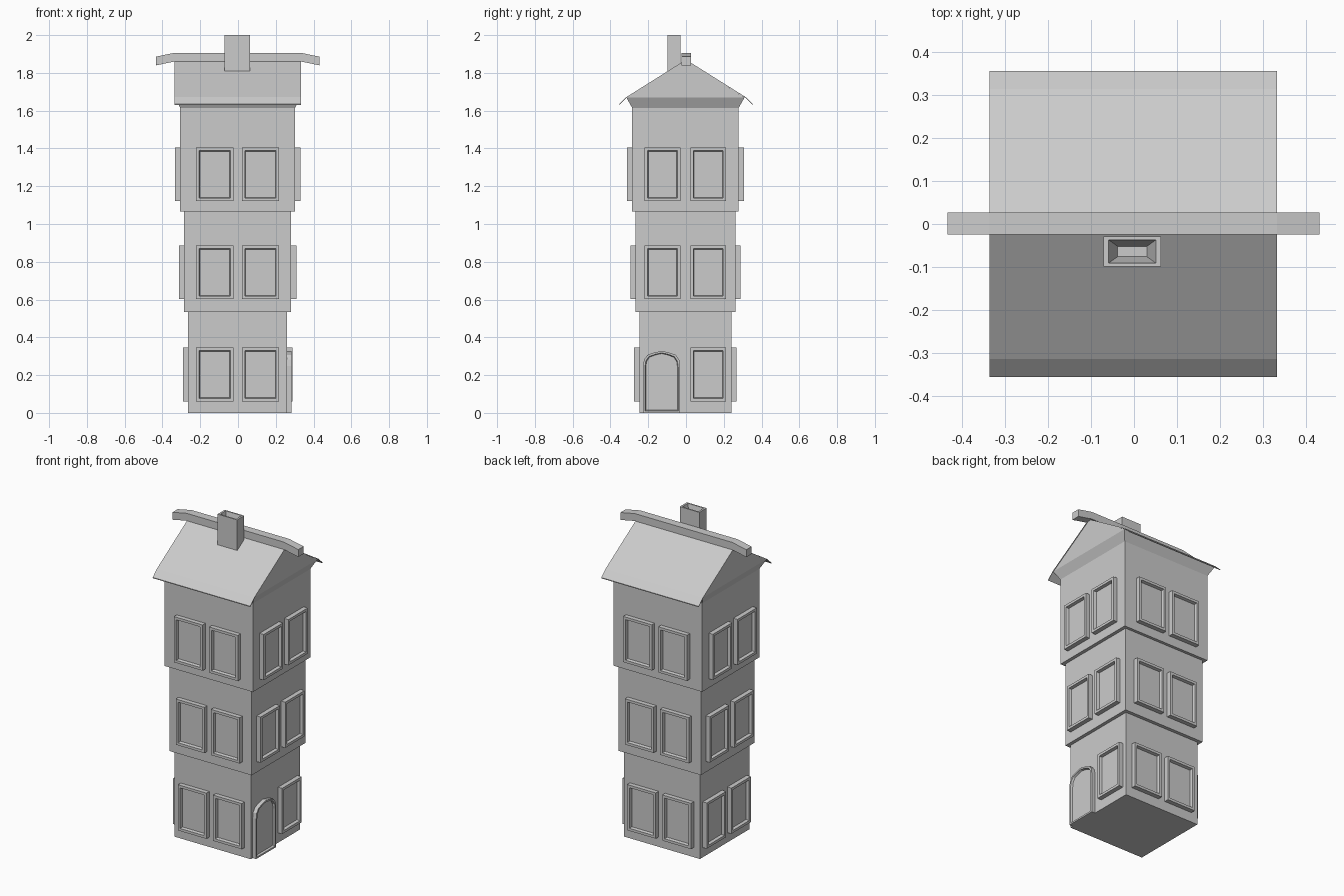
import bpy, math
from mathutils import Matrix, Vector

if "Cube" in bpy.data.objects:
    bpy.data.objects.remove(bpy.data.objects["Cube"])

CX, CY = -0.002, -0.003


def make(name, verts, faces):
    me = bpy.data.meshes.new(name)
    me.from_pydata(verts, [], faces)
    ob = bpy.data.objects.new(name, me)
    bpy.context.collection.objects.link(ob)
    return ob


def bridge(n, rings):
    """Side quads joining successive rings of n vertices."""
    return [(r * n + i, r * n + (i + 1) % n, (r + 1) * n + (i + 1) % n, (r + 1) * n + i)
            for r in range(rings - 1) for i in range(n)]


def rect(hx, hy, z, cx=CX, cy=CY):
    return [(cx + sx * hx, cy + sy * hy, z) for sx, sy in ((-1, -1), (1, -1), (1, 1), (-1, 1))]


def prism(name, a, b):
    """Solid between two matching outlines."""
    n = len(a)
    return make(name, a + b, bridge(n, 2) + [tuple(range(n))[::-1], tuple(range(n, 2 * n))])


# Stepped tower walls, flaring at the top into the gabled attic
floors = [(0, 0.535, 0.262, 0.243), (0.535, 1.065, 0.283, 0.264), (1.065, 1.615, 0.304, 0.282)]
verts = []
for z0, z1, hx, hy in floors:
    verts += rect(hx, hy, z0) + rect(hx, hy, z1)
verts += rect(0.332, 0.313, 1.67)
n = len(verts)
verts += [(CX - 0.332, 0, 1.866), (CX + 0.332, 0, 1.866)]
t = n - 4
make("tower_walls", verts, bridge(4, 7) + [
    (3, 2, 1, 0), (t, t + 1, n + 1, n), (t + 2, t + 3, n, n + 1),
    (t + 1, t + 2, n + 1), (t + 3, t, n)])

# Thin roof sheet with steeper eaves
line = [(-0.356, 1.634), (-0.314, 1.673), (0, 1.87), (0.314, 1.673), (0.356, 1.634)]
outline = line + [(y, z - 0.005) for y, z in reversed(line)]
prism("roof", [(CX + 0.335, y, z) for y, z in outline], [(CX - 0.335, y, z) for y, z in outline])

# Ridge beam with drooping ends
line = [(-0.434, 1.886), (-0.337, 1.906), (0.333, 1.906), (0.432, 1.886)]
outline = line + [(x, z - 0.046) for x, z in reversed(line)]
prism("ridge_beam", [(x, -0.025, z) for x, z in outline], [(x, 0.027, z) for x, z in outline])

# Chimney with a tapering flue
rings = [(0.067, 0.035, 1.81), (0.067, 0.035, 2.0), (0.055, 0.027, 2.0), (0.034, 0.012, 1.93)]
verts = [v for hx, hy, z in rings for v in rect(hx, hy, z, -0.004, -0.064)]
make("chimney", verts, bridge(4, 4) + [(3, 2, 1, 0), (12, 13, 14, 15)])


def framed_panel(name, pts, inset, depth, recess, matrix):
    """Raised frame around a recessed panel; pts are local (u, v) about the centre."""
    n = len(pts)
    hu = max(abs(p[0]) for p in pts)
    hv = max(abs(p[1]) for p in pts)
    vs = []
    for ins, d in ((0, -0.005), (0, depth), (inset, depth), (inset + 0.004, depth - recess)):
        su, sv = 1 - ins / hu, 1 - ins / hv
        vs += [matrix @ Vector((u * su, -d, v * sv)) for u, v in pts]
    make(name, vs, bridge(n, 4) + [tuple(range(n))[::-1], tuple(range(3 * n, 4 * n))])


def box_pts(hu, hv):
    return [(-hu, -hv), (hu, -hv), (hu, hv), (-hu, hv)]


# Arched door outline
half = [(0.098, -0.164), (0.098, 0.085), (0.093, 0.118), (0.075, 0.143), (0.038, 0.156)]
arch = half + [(0, 0.164)] + [(-u, v) for u, v in reversed(half)]

# Windows: two per side on every floor, the door replacing one on the right
sides = ["front", "right", "back", "left"]
for f, (z0, z1, hx, hy) in enumerate(floors):
    zc = (0.203, 0.744, 1.263)[f]
    for s, side in enumerate(sides):
        wall = hx if s % 2 else hy
        hu = 0.095 if s % 2 else 0.0985
        for k in (-1, 1):
            door = f == 0 and side == "right" and k == -1
            m = (Matrix.Translation((CX, CY, 0.164 if door else zc))
                 @ Matrix.Rotation(s * math.pi / 2, 4, 'Z')
                 @ Matrix.Translation((k * (0.126 if door else 0.121), -wall, 0)))
            if door:
                framed_panel("door", arch, 0.01, 0.024, 0.012, m)
            else:
                framed_panel(f"window_{side}_{f + 1}_{'a' if k < 0 else 'b'}",
                             box_pts(hu, 0.142), 0.016, 0.028, 0.018, m)
